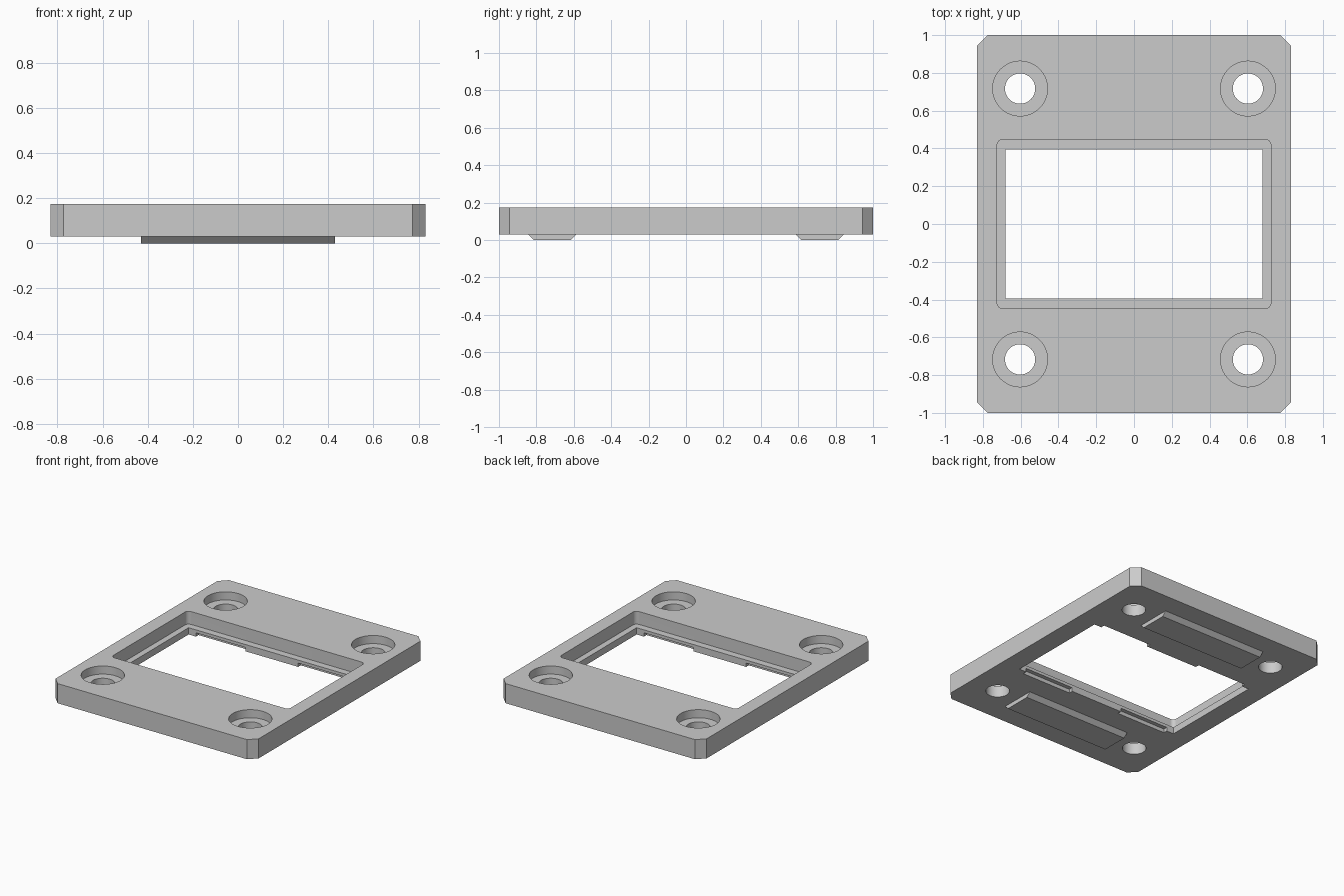
import bpy, bmesh, math

if "Cube" in bpy.data.objects:
    bpy.data.objects.remove(bpy.data.objects["Cube"], do_unlink=True)

grey = bpy.data.materials.new("plain grey")
grey.use_nodes = True
GREY = (0.6, 0.6, 0.6, 1)
grey.diffuse_color = GREY
grey.node_tree.nodes["Principled BSDF"].inputs["Base Color"].default_value = GREY

BASE, TOP = 0.03, 0.175
LEDGE, SEAT, POCKET = 0.08, 0.115, 0.058


def prism(name, points, height):
    """Extrude a flat 3D outline straight up."""
    bm = bmesh.new()
    face = bm.faces.new([bm.verts.new(p) for p in points])
    new = bmesh.ops.extrude_face_region(bm, geom=[face])["geom"]
    verts = [v for v in new if isinstance(v, bmesh.types.BMVert)]
    bmesh.ops.translate(bm, verts=verts, vec=height)
    bmesh.ops.recalc_face_normals(bm, faces=bm.faces)
    mesh = bpy.data.meshes.new(name)
    bm.to_mesh(mesh)
    bm.free()
    mesh.materials.append(grey)
    obj = bpy.data.objects.new(name, mesh)
    bpy.context.collection.objects.link(obj)
    return obj


def slab(name, hx, hy, z0, z1, cx=0, cy=0, corner=0, steps=1):
    """Box with optional chamfered (one step) or rounded corners."""
    points = []
    for i, (sx, sy) in enumerate([(1, 1), (-1, 1), (-1, -1), (1, -1)]):
        for k in range(steps + 1 if corner else 1):
            a = math.pi / 2 * (i + k / steps)
            points.append((cx + sx * (hx - corner) + corner * math.cos(a),
                           cy + sy * (hy - corner) + corner * math.sin(a), z0))
    return prism(name, points, (0, 0, z1 - z0))


def disc(name, r, z0, z1, cx, cy, n=64):
    turn = [2 * math.pi * i / n for i in range(n)]
    return prism(name, [(cx + r * math.cos(a), cy + r * math.sin(a), z0) for a in turn],
                 (0, 0, z1 - z0))


# Plate with chamfered corners
plate = slab("plate", 0.83, 1, BASE, TOP, corner=0.056)

# Window opening and the rounded recess around it
cutters = [slab("window_cutter", 0.68, 0.395, -1, 1),
           slab("recess_cutter", 0.725, 0.447, LEDGE, 1, corner=0.03, steps=8)]

# Counterbored screw holes, and clip pockets under the window ledge
for sx in (-1, 1):
    for sy in (-1, 1):
        cutters += [disc("hole_cutter", 0.08, -1, 1, sx * 0.603, sy * 0.717),
                    disc("counterbore_cutter", 0.145, SEAT, 1, sx * 0.603, sy * 0.717),
                    slab("pocket_cutter", 0.203, 0.04, -1, POCKET, sx * 0.418, sy * 0.385)]

for cutter in cutters:
    mod = plate.modifiers.new("cut", 'BOOLEAN')
    mod.operation = 'DIFFERENCE'
    mod.solver = 'EXACT'
    mod.object = cutter

# Bake the cuts and drop the cutters
bpy.context.view_layer.update()
cut_mesh = bpy.data.meshes.new_from_object(
    plate.evaluated_get(bpy.context.evaluated_depsgraph_get()))
plate.modifiers.clear()
plate.data = cut_mesh
for cutter in cutters:
    bpy.data.objects.remove(cutter, do_unlink=True)

# Locating ribs with sloped long sides under the plate
for name, s in (("front_rib", -1), ("back_rib", 1)):
    section = [(0.585, BASE), (0.615, 0), (0.815, 0), (0.845, BASE)]
    prism(name, [(-0.43, s * y, z) for y, z in section], (0.86, 0, 0))

bpy.ops.object.select_all(action='DESELECT')
plate.select_set(True)
bpy.context.view_layer.objects.active = plate
bpy.ops.object.shade_smooth_by_angle(angle=math.radians(30))
